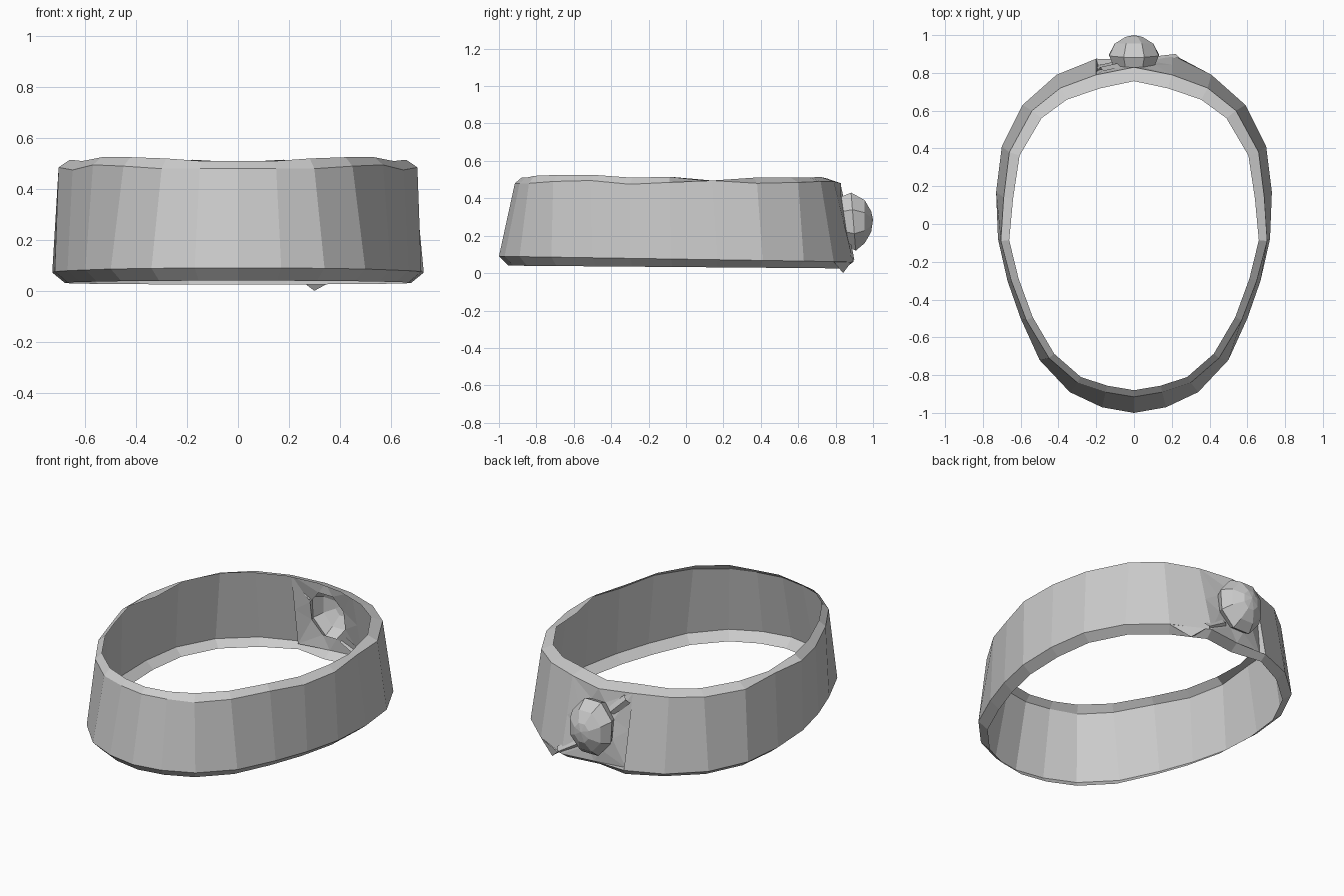
import bpy, bmesh
from math import sin, cos, tau
from mathutils import Vector

if "Cube" in bpy.data.objects:
    bpy.data.objects.remove(bpy.data.objects["Cube"])

grey = bpy.data.materials.new("plain_grey")
grey.use_nodes = True
grey.diffuse_color = (0.6, 0.6, 0.6, 1)
grey.node_tree.nodes["Principled BSDF"].inputs["Base Color"].default_value = grey.diffuse_color


def finish(bm, name):
    bmesh.ops.recalc_face_normals(bm, faces=bm.faces)
    mesh = bpy.data.meshes.new(name)
    bm.to_mesh(mesh)
    bm.free()
    mesh.materials.append(grey)
    obj = bpy.data.objects.new(name, mesh)
    bpy.context.collection.objects.link(obj)
    return obj


def mix(a, b, t):
    return a + (b - a) * t


# Half outlines of the band's outer edges, front to back
BOTTOM = [(0, -1), (.17, -.97), (.34, -.89), (.5, -.72), (.6, -.5), (.67, -.3), (.72, -.08),
          (.73, .17), (.7, .41), (.59, .63), (.41, .79), (.2, .895), (0, .87)]
TOP = [(0, -.915), (.15, -.89), (.3, -.84), (.45, -.71), (.57, -.51), (.65, -.3), (.705, -.09),
       (.69, .14), (.66, .38), (.54, .6), (.39, .72), (.2, .79), (0, .83)]
# Slightly wavy heights of the upper outer edge and of the rim
EDGE = [.48, .48, .48, .49, .495, .475, .485, .495, .48, .485, .49, .49, .48]
RIM = [.51, .51, .52, .525, .525, .51, .515, .49, .51, .51, .51, .515, .505]


def full_loop(half):
    return half + [(-x, y) for x, y in half[-2:0:-1]]


def inset(loop, i, amount):
    # Move a point of the outline inward along its normal
    n = len(loop)
    a, b = Vector(loop[i - 1]), Vector(loop[(i + 1) % n])
    d = (b - a).normalized()
    return Vector(loop[i]) + Vector((-d.y, d.x)) * amount


# Band: a single outer wall with a narrow sloping flange along top and bottom
bm = bmesh.new()
low, high = full_loop(BOTTOM), full_loop(TOP)
count, back = len(low), len(BOTTOM) - 1
rings = []
for i in range(count):
    t = (low[i][1] + 1) / 1.9
    h = min(i, count - i)
    ob = Vector((*low[i], mix(.09, .06, t)))
    ot = Vector((*high[i], EDGE[h]))
    it = inset(high, i, mix(.035, .075, t * t))
    ib = inset(low, i, .05)
    section = [ob, ot, Vector((*it, RIM[h])), Vector((*ib, mix(.04, .025, t)))]
    if i == back + 1:
        section[0].y = .875
    rings.append([bm.verts.new(p) for p in section])

for i in range(count):
    a, b = rings[i], rings[(i + 1) % count]
    for k in (0, 1, 3):
        # The outer wall of the clasp bay is built separately
        if k == 0 and i in (back - 1, back):
            continue
        m = (k + 1) % 4
        bm.faces.new((a[k], b[k], b[m], a[m]))

# Clasp panel: faces fanned from the bay's edge to the hole under the knob
SIDES, KNOB_Z = 8, .275


def knob_ring(y, rx, rz, slope=0.0):
    pts = []
    for j in range(SIDES):
        a = tau * (j + .5) / SIDES
        pts.append(Vector((rx * cos(a), y - slope * rz * sin(a), KNOB_Z + rz * sin(a))))
    return pts


left, mid, right = rings[back - 1], rings[back], rings[back + 1]
step_low = bm.verts.new((-.19, .84, .06))
bm.faces.new((right[0], right[1], step_low))
bm.faces.new((right[0], step_low, mid[0]))
side_l = bm.verts.new(mix(left[0].co, left[1].co, .5))
side_r = bm.verts.new(mix(step_low.co, right[1].co, .5))
border = [side_l, left[1], mid[1], right[1], side_r, step_low, mid[0], left[0]]
hole = [bm.verts.new(p) for p in knob_ring(.85, .12, .145, .15)]
for j in range(SIDES):
    k = (j + 1) % SIDES
    bm.faces.new((border[j], border[k], hole[j]))
    bm.faces.new((border[k], hole[k], hole[j]))
finish(bm, "band")

# Flap tip: small corner of the overlapping end, hanging below the band
bm = bmesh.new()
tip, a, b, c = [bm.verts.new(p) for p in
                ((.3, .84, 0), (.23, .885, .06), (.41, .79, .06), (.26, .825, .03))]
for tri in ((tip, a, b), (tip, b, c), (tip, c, a)):
    bm.faces.new(tri)
finish(bm, "flap_tip")

# Knob: an open faceted dome
bm = bmesh.new()
layers = [knob_ring(.85, .12, .145, .15), knob_ring(.895, .142, .168, .08),
          knob_ring(.955, .11, .125), knob_ring(.99, .05, .06)]
layers = [[bm.verts.new(p) for p in layer] for layer in layers]
for a, b in zip(layers, layers[1:]):
    for j in range(SIDES):
        k = (j + 1) % SIDES
        bm.faces.new((a[j], a[k], b[k], b[j]))
peak = bm.verts.new((0, 1, KNOB_Z + .01))
for j in range(SIDES):
    bm.faces.new((layers[-1][j], layers[-1][(j + 1) % SIDES], peak))
finish(bm, "knob")


# Flap edge: narrow diagonal ridges either side of the knob
def ridge(name, start, end, width):
    bm = bmesh.new()
    start, end = Vector(start), Vector(end)
    across = Vector((width, 0, width))
    crest = [bm.verts.new(p + Vector((0, .02, 0))) for p in (start, end)]
    for shift in (-across, across):
        foot = [bm.verts.new(p + shift) for p in (start, end)]
        bm.faces.new((crest[0], crest[1], foot[1], foot[0]))
    finish(bm, name)


ridge("flap_edge_upper", (-.18, .81, .46), (-.09, .83, .37), .02)
ridge("flap_edge_lower", (.09, .865, .15), (.22, .88, .07), .02)
